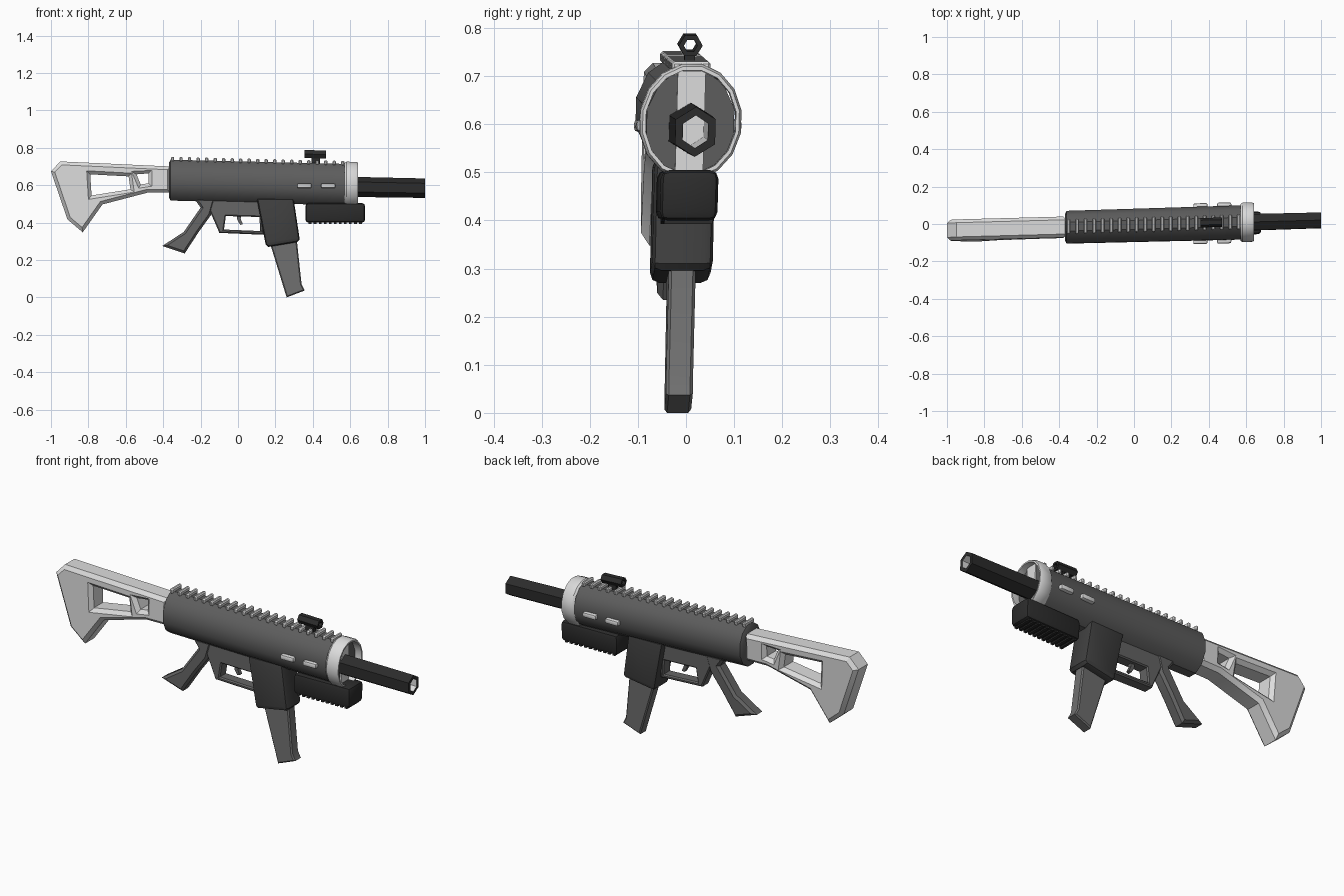
import bpy, bmesh
from math import sin, cos, pi
from mathutils import Vector

if "Cube" in bpy.data.objects:
    bpy.data.objects.remove(bpy.data.objects["Cube"], do_unlink=True)


def material(name, v):
    m = bpy.data.materials.new(name)
    m.use_nodes = True
    m.diffuse_color = (v, v, v, 1)
    m.node_tree.nodes["Principled BSDF"].inputs["Base Color"].default_value = (v, v, v, 1)
    return m


WHITE = material("off white", 0.72)
BODY = material("body grey", 0.11)
GRIP = material("grip grey", 0.13)
MAGAZINE = material("magazine grey", 0.16)
CHARCOAL = material("charcoal", 0.05)
BLACK = material("near black", 0.025)
built = []


def finish(bm, name, *mats):
    """Apply the slight yaw and roll of the whole model, then make the object."""
    bmesh.ops.recalc_face_normals(bm, faces=bm.faces[:])
    for v in bm.verts:
        v.co.y += -0.008 + 0.028 * v.co.x + 0.028 * (v.co.z - 0.6)
    mesh = bpy.data.meshes.new(name)
    bm.to_mesh(mesh)
    bm.free()
    for m in mats:
        mesh.materials.append(m)
    ob = bpy.data.objects.new(name, mesh)
    bpy.context.collection.objects.link(ob)
    built.append(ob)


def prism(name, mat, half, outline, holes=(), bevel=0.0, segments=1):
    """Side profile in x and z, extruded across y, with rounded rims."""
    bm = bmesh.new()
    for loop in (outline, *holes):
        vs = [bm.verts.new((x, -half, z)) for x, z in loop]
        for i, v in enumerate(vs):
            bm.edges.new((v, vs[i - 1]))
    bmesh.ops.triangle_fill(bm, edges=bm.edges[:], use_beauty=True)
    ext = bmesh.ops.extrude_face_region(bm, geom=bm.faces[:])
    new = [g for g in ext["geom"] if isinstance(g, bmesh.types.BMVert)]
    bmesh.ops.translate(bm, verts=new, vec=(0, 2 * half, 0))
    bmesh.ops.recalc_face_normals(bm, faces=bm.faces[:])
    if bevel:
        rim = [e for e in bm.edges if len(e.link_faces) == 2
               and sum(abs(f.normal.y) > 0.9 for f in e.link_faces) == 1]
        bmesh.ops.bevel(bm, geom=rim, offset=bevel, segments=segments,
                        profile=0.5, affect='EDGES')
    finish(bm, name, mat)


def loft(name, mats, n, sections, phase=0.5, closed=False, inner_from=99):
    """Rings along x given as (x, z centre, y radius, z radius)."""
    bm = bmesh.new()
    rings = []
    for x, cz, ry, rz in sections:
        angles = [2 * pi * (i + phase) / n for i in range(n)]
        rings.append([bm.verts.new((x, ry * cos(a), cz + rz * sin(a))) for a in angles])
    pairs = list(zip(rings, rings[1:]))
    if closed:
        pairs.append((rings[-1], rings[0]))
    for k, (a, b) in enumerate(pairs):
        for i in range(n):
            f = bm.faces.new((a[i - 1], a[i], b[i], b[i - 1]))
            f.material_index = int(k >= inner_from)
    if not closed:
        bm.faces.new(rings[0])
        bm.faces.new(rings[-1]).material_index = int(inner_from < 99)
    finish(bm, name, *mats)


def boxes(name, mat, items, bevel=0.0, segments=1):
    """Several rounded boxes, each a (centre, size) pair, in one object."""
    bm = bmesh.new()
    for c, s in items:
        part = bmesh.ops.create_cube(bm, size=1)["verts"]
        for v in part:
            v.co = Vector(c) + Vector(p * q for p, q in zip(v.co, s))
    if bevel:
        bmesh.ops.bevel(bm, geom=bm.edges[:], offset=bevel, segments=segments,
                        profile=0.5, affect='EDGES')
    finish(bm, name, mat)


# Skeleton shoulder stock
prism("stock", WHITE, 0.056,
      [(-1, .674), (-.95, .727), (-.36, .70), (-.36, .56), (-.484, .56),
       (-.725, .497), (-.83, .348), (-.912, .417)],
      holes=[[(-.79, .658), (-.585, .647), (-.575, .578), (-.783, .545)],
             [(-.543, .658), (-.479, .663), (-.479, .61), (-.52, .604)]],
      bevel=0.018)

# Main body and its front collar
loft("body", [BODY], 12,
     [(-.37, .627, .072, .095), (-.36, .627, .09, .113), (.605, .602, .094, .115)])
loft("front_collar", [WHITE], 16,
     [(.57, .606, .1, .115), (.58, .606, .107, .122), (.63, .605, .107, .122),
      (.642, .605, .102, .117), (.642, .605, .095, .109), (.6, .605, .094, .108)],
     closed=True)
boxes("collar_strip", WHITE, [((.608, 0, .605), (.009, .058, .21))])

# Hollow barrel
loft("barrel", [BLACK, WHITE], 6,
     [(.55, .592, .051, .054), (1, .584, .048, .052),
      (1, .584, .03, .034), (.68, .59, .03, .034)], inner_from=2)

# Top rail ribs
count = 21
ribs = []
for i in range(count):
    t = i / (count - 1)
    ribs.append(((-.35 + .91 * t, 0, .74 - .022 * t), (.018, .08, .024)))
boxes("rail_ribs", WHITE, ribs, bevel=0.005)

# Sight on its mount
loft("sight", [BLACK], 6,
     [(.355, .767, .025, .025), (.47, .763, .025, .025),
      (.47, .763, .014, .014), (.355, .767, .014, .014)], phase=0, closed=True)
boxes("sight_mount", BLACK, [((.415, 0, .727), (.045, .022, .036))])

# Side lugs on both flanks
boxes("side_lugs", WHITE,
      [((x, side * .092, .597), (.076, .034, .026)) for x in (.355, .482) for side in (-1, 1)],
      bevel=0.008, segments=2)

# Box under the barrel with ribbed underside
boxes("under_box", BLACK, [((.52, 0, .452), (.32, .12, .105))], bevel=0.018, segments=2)
boxes("under_box_ribs", BLACK,
      [((.385 + .027 * i, 0, .4), (.014, .1, .014)) for i in range(11)])

# Magazine housing and magazine
prism("magazine_housing", CHARCOAL, 0.063,
      [(.1, .53), (.297, .53), (.33, .31), (.318, .296), (.162, .27), (.148, .282)],
      bevel=0.02, segments=2)
prism("magazine", MAGAZINE, 0.028,
      [(.168, .3), (.313, .32), (.34, .07), (.357, .037), (.26, 0)], bevel=0.006)

# Lower frame with trigger guard, trigger and grip
prism("trigger_guard", GRIP, 0.03,
      [(-.2, .535), (.14, .535), (.135, .335), (-.1, .345), (-.108, .365), (-.15, .46)],
      holes=[[(-.065, .435), (.115, .43), (.118, .355), (-.075, .363)]], bevel=0.006)
prism("trigger", GRIP, 0.01,
      [(-.005, .45), (.022, .45), (.014, .42), (.026, .392), (.012, .388), (-.004, .415)])
prism("grip", GRIP, 0.034,
      [(-.235, .53), (-.12, .53), (-.145, .44), (-.21, .35), (-.285, .235),
       (-.405, .275), (-.29, .35), (-.2, .48)], bevel=0.012)

# Smooth shading with sharp edges kept
bpy.ops.object.select_all(action='DESELECT')
for ob in built:
    ob.select_set(True)
bpy.context.view_layer.objects.active = built[0]
bpy.ops.object.shade_smooth_by_angle(angle=0.6)
